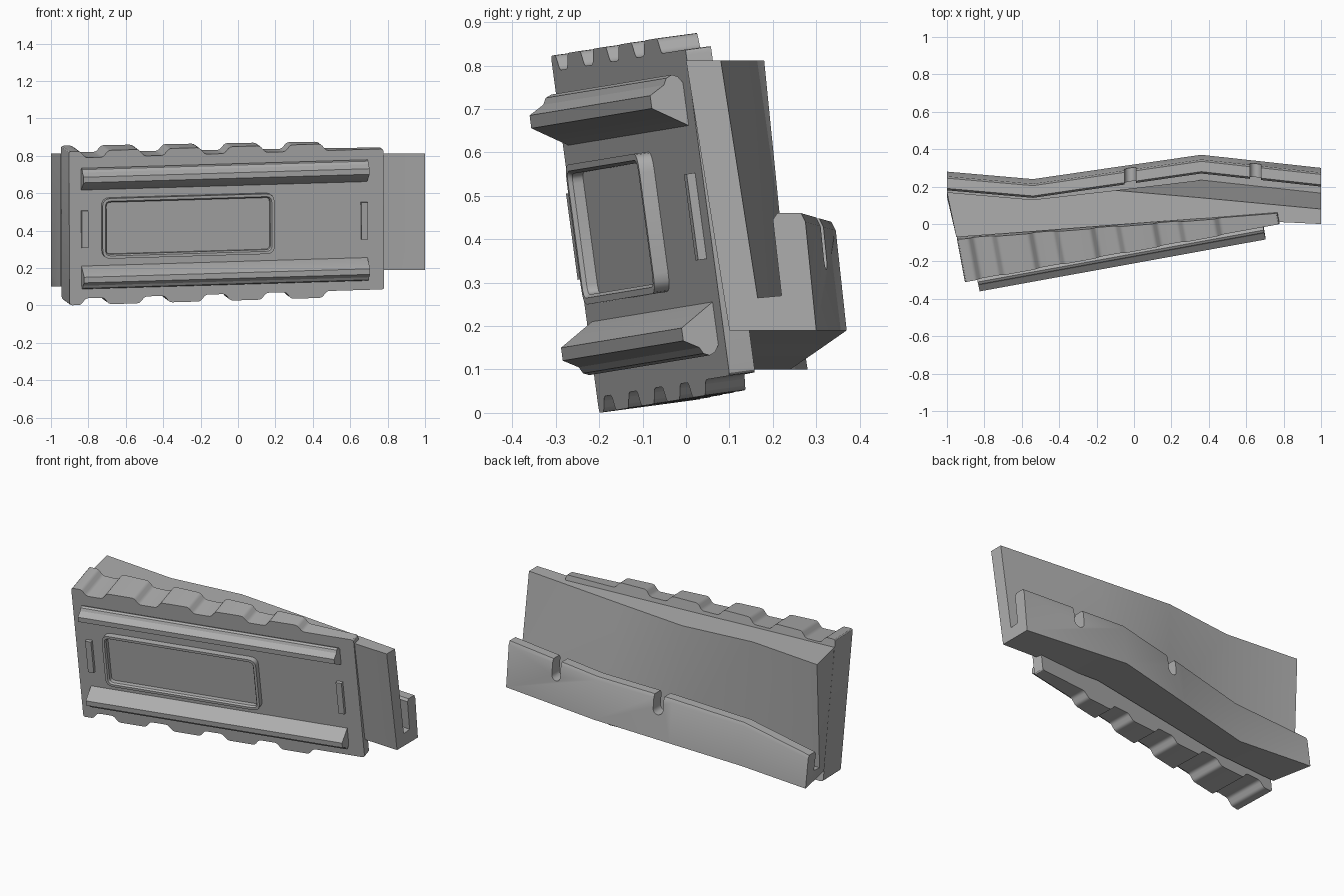
import bpy, bmesh, math
from mathutils import Vector, Matrix

if "Cube" in bpy.data.objects:
    bpy.data.objects.remove(bpy.data.objects["Cube"])

GREY = (0.42, 0.42, 0.42, 1)
mat = bpy.data.materials.new("plain grey")
mat.use_nodes = True
mat.diffuse_color = GREY
mat.node_tree.nodes["Principled BSDF"].inputs["Base Color"].default_value = GREY

# Tilted frame of the front panel: u along it, v up it, w outward
U = Vector((1.68, 0.305, 0.05)).normalized()
V = Vector((0, -0.133, 0.99))
V = (V - U * V.dot(U)).normalized()
W = U.cross(V)
ORIGIN = Vector((-0.9, -0.2, 0))
LENGTH, HEIGHT = 1.71, 0.83


def panel(u, v, w):
    return ORIGIN + U * u + V * v + W * w


def loft(name, rings, caps=True):
    """Skin a list of closed rings of equal length."""
    bm = bmesh.new()
    rows = [[bm.verts.new(p) for p in ring] for ring in rings]
    n = len(rows[0])
    for a, b in zip(rows, rows[1:]):
        for i in range(n):
            j = (i + 1) % n
            bm.faces.new((a[i], a[j], b[j], b[i]))
    if caps:
        bm.faces.new(rows[0])
        bm.faces.new(rows[-1])
    bmesh.ops.recalc_face_normals(bm, faces=bm.faces)
    me = bpy.data.meshes.new(name)
    bm.to_mesh(me)
    bm.free()
    ob = bpy.data.objects.new(name, me)
    bpy.context.collection.objects.link(ob)
    me.materials.append(mat)
    return ob


def rounded(points, r, steps=4):
    """Round the corners of a 2D polygon."""
    out = []
    pts = [Vector(p) for p in points]
    for i, p in enumerate(pts):
        a, b = pts[i - 1] - p, pts[(i + 1) % len(pts)] - p
        s = p + a.normalized() * min(r, a.length * 0.45)
        e = p + b.normalized() * min(r, b.length * 0.45)
        for k in range(steps + 1):
            t = k / steps
            out.append(s * (1 - t) ** 2 + p * 2 * t * (1 - t) + e * t * t)
    return out


def smooth(ob, angle=30):
    bpy.ops.object.select_all(action='DESELECT')
    ob.select_set(True)
    bpy.context.view_layer.objects.active = ob
    bpy.ops.object.shade_smooth_by_angle(angle=math.radians(angle))


# Toothed panel: a wedge whose top and bottom edges carry the same teeth
TOOTH, SLOPE = 0.036, 0.03
lower = [(0, 0), (0.06, 0), (0.06 + SLOPE, TOOTH)]
for k in range(4):
    start = 0.185 + 0.33 * k
    end = start + 0.225
    lower += [(start, TOOTH), (start + SLOPE, 0), (end - SLOPE, 0), (end, TOOTH)]
lower.append((LENGTH, TOOTH))
upper = [(u, HEIGHT - v) for u, v in reversed(lower)]
outline = rounded(lower + upper, 0.014, 3)
toothed_panel = loft("toothed_panel", [
    [panel(u, v, 0) for u, v in outline],
    [panel(u, v, -0.235 + 0.175 * u / LENGTH) for u, v in outline]])
smooth(toothed_panel)

# Long rails, mirrored about the panel's middle
rail = [(-0.01, 0.618), (0, 0.62), (0.08, 0.67), (0.08, 0.70), (0.045, 0.72),
        (0.037, 0.735), (0.023, 0.741), (0.01, 0.735), (0, 0.72), (-0.01, 0.718)]
for name, flip in (("upper_rail", False), ("lower_rail", True)):
    smooth(loft(name, [[panel(u, HEIGHT - v if flip else v, w) for w, v in rail]
                       for u in (0.065, 1.62)]))


# Raised rim around the recessed window
def rim_ring(inset, w):
    u0, u1, v0, v1 = 0.175 + inset, 1.11 - inset, 0.25 + inset, 0.575 - inset
    rect = [(u0, v0), (u1, v0), (u1, v1), (u0, v1)]
    return [panel(u, v, w) for u, v in rounded(rect, 0.045 - inset)]


smooth(loft("window_rim", [rim_ring(0, -0.005), rim_ring(0, 0.035), rim_ring(0.015, 0.035),
                           rim_ring(0.022, 0.025), rim_ring(0.022, -0.005)], caps=False))

# Small upright tabs at both ends
for name, u in (("right_tab", 0.065), ("left_tab", 1.585)):
    rect = [(u, 0.31), (u + 0.035, 0.31), (u + 0.035, 0.51), (u, 0.51)]
    loft(name, [[panel(a, b, w) for a, b in rect] for w in (-0.005, 0.02)])

# Bent body with a hooked lip along its back
# station: x, outer lip y, wall top back y, front top y, underside z, lip top z
stations = [(-1.0, 0.28, 0.17, -0.07, 0.10, 0.29),
            (-0.54, 0.24, 0.13, -0.04, 0.10, 0.35),
            (-0.1, 0.304, 0.18, -0.005, 0.144, 0.40),
            (0.36, 0.37, 0.14, 0.03, 0.19, 0.44),
            (1.0, 0.30, 0.08, 0.0, 0.19, 0.46)]
TOP = 0.812
rings = []
for x, outer, wall, front, base, lip in stations:
    skew = 0.05 if x == -1.0 else 0
    section = [(front, TOP), (wall, TOP), (outer - 0.135, base + 0.075),
               (outer - 0.08, base + 0.08), (outer - 0.10, lip - 0.015), (outer - 0.09, lip),
               (outer - 0.035, lip), (outer - 0.025, lip - 0.02),
               (outer, base), (front + 0.1, base)]
    rings.append([Vector((x + (skew if y == front or y == front + 0.1 else 0), y, z))
                  for y, z in section])
body = loft("hooked_body", rings)
bm = bmesh.new()
bm.from_mesh(body.data)
bmesh.ops.triangulate(bm, faces=bm.faces)
bm.to_mesh(body.data)
bm.free()

# Round-bottomed notches cut through the lip
for x, y, z in ((0.65, 0.335, 0.36), (-0.02, 0.315, 0.325)):
    arc = [(0.03 * math.cos(a), 0.03 * math.sin(a))
           for a in (math.pi + math.pi * k / 8 for k in range(9))]
    shape = arc + [(0.03, 0.25), (-0.03, 0.25)]
    cutter = loft("notch_cutter", [[Vector((x + a, y + d, z + b)) for a, b in shape]
                                   for d in (-0.115, 0.1)])
    cutter.hide_render = True
    mod = body.modifiers.new("notch", 'BOOLEAN')
    mod.operation, mod.solver, mod.object = 'DIFFERENCE', 'EXACT', cutter
    bpy.context.view_layer.objects.active = body
    bpy.ops.object.modifier_apply(modifier=mod.name)
    bpy.data.objects.remove(cutter)
smooth(body)
